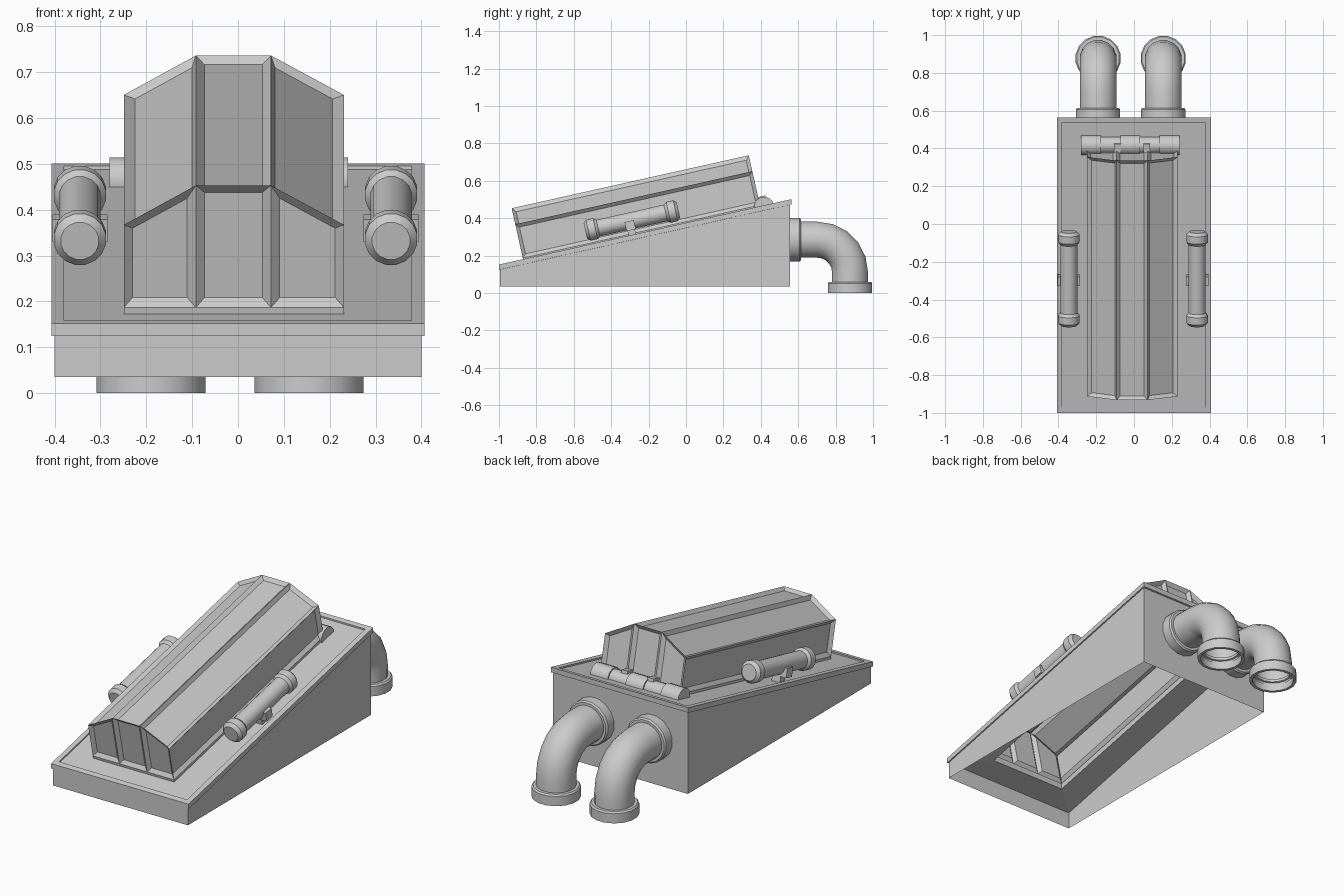
import bpy, bmesh, math
from mathutils import Matrix, Vector

if "Cube" in bpy.data.objects:
    bpy.data.objects.remove(bpy.data.objects["Cube"], do_unlink=True)

grey = bpy.data.materials.new("plain_grey")
grey.use_nodes = True
grey.diffuse_color = (0.6, 0.6, 0.6, 1)
grey.node_tree.nodes["Principled BSDF"].inputs["Base Color"].default_value = (0.6, 0.6, 0.6, 1)

TILT = math.radians(12.6)
FRONT_Z = 0.152
# Frame of the sloping deck: x across, y up the slope, z away from the deck
DECK = Matrix.Translation((0, -1, FRONT_Z)) @ Matrix.Rotation(TILT, 4, 'X')
ALONG_Y = Matrix.Rotation(-math.pi / 2, 4, 'X')
ALONG_X = Matrix.Rotation(math.pi / 2, 4, 'Y')


def finish(name, bm, matrix=Matrix(), smooth=False):
    bm.transform(matrix)
    mesh = bpy.data.meshes.new(name)
    bm.to_mesh(mesh)
    bm.free()
    obj = bpy.data.objects.new(name, mesh)
    bpy.context.collection.objects.link(obj)
    mesh.materials.append(grey)
    if smooth:
        bpy.ops.object.select_all(action='DESELECT')
        obj.select_set(True)
        bpy.context.view_layer.objects.active = obj
        bpy.ops.object.shade_smooth_by_angle(angle=math.radians(35))
    return obj


def loft(name, rings, closed=False, matrix=Matrix(), smooth=False):
    bm = bmesh.new()
    loops = [[bm.verts.new(p) for p in ring] for ring in rings]
    pairs = list(zip(loops, loops[1:]))
    if closed:
        pairs.append((loops[-1], loops[0]))
    for a, b in pairs:
        n = len(a)
        for i in range(n):
            j = (i + 1) % n
            bm.faces.new((a[i], a[j], b[j], b[i]))
    bmesh.ops.remove_doubles(bm, verts=bm.verts, dist=1e-5)
    bmesh.ops.recalc_face_normals(bm, faces=bm.faces)
    return finish(name, bm, matrix, smooth)


def circle(radius, height, sides):
    return [Vector((radius * math.cos(a), radius * math.sin(a), height))
            for a in (math.tau * (i + 0.5) / sides for i in range(sides))]


def lathe(name, profile, matrix, sides=16, closed=False):
    return loft(name, [circle(r, h, sides) for r, h in profile], closed, matrix, True)


def box(name, x, y, z, matrix=Matrix()):
    bm = bmesh.new()
    bmesh.ops.create_cube(bm, size=1)
    for v in bm.verts:
        v.co = [r[0] if c < 0 else r[1] for r, c in zip((x, y, z), v.co)]
    return finish(name, bm, matrix)


def slope_rect(x0, x1, y0, y1, drop):
    return [(x, y, FRONT_Z + (y + 1) * math.tan(TILT) - drop)
            for x, y in ((x0, y0), (x1, y0), (x1, y1), (x0, y1))]


# Wedge body, open underneath
top = slope_rect(-0.4, 0.4, -0.995, 0.555, 0.027)
loft("wedge_body", [[(x, y, 0.035) for x, y, z in top], top])

# Deck plate with a raised rim and an opening under the hood
outer = (-0.407, 0.407, -1, 0.563)
inner = (-0.38, 0.378, -0.972, 0.537)
hole = (-0.235, 0.217, -0.855, 0.36)
loft("deck_plate", [slope_rect(*r, d) for r, d in (
    (outer, 0.027), (outer, 0), (inner, 0), (inner, 0.008),
    (hole, 0.008), (hole, 0.04))] + [slope_rect(*outer, 0.027)])

# Faceted hood with a recessed panel in every face
bm = bmesh.new()
xs = (-0.249, -0.092, 0.072, 0.231)
ends = []
for v in (0.132, 1.431):
    low = [bm.verts.new((x, v, 0.006)) for x in xs]
    high = [bm.verts.new((x, v, h)) for x, h in zip(xs, (0.191, 0.279, 0.279, 0.191))]
    for i in range(3):
        bm.faces.new((low[i], low[i + 1], high[i + 1], high[i]))
    ends.append([low[0]] + high + [low[-1]])
for i in range(5):
    bm.faces.new((ends[0][i], ends[0][i + 1], ends[1][i + 1], ends[1][i]))
bmesh.ops.recalc_face_normals(bm, faces=bm.faces)
border = [e for e in bm.edges if e.is_boundary]
skirt = bmesh.ops.extrude_edge_only(bm, edges=border)["geom"]
bmesh.ops.translate(bm, vec=(0, 0, -0.025), verts=[g for g in skirt if isinstance(g, bmesh.types.BMVert)])
skirt_faces = {g for g in skirt if isinstance(g, bmesh.types.BMFace)}
bmesh.ops.recalc_face_normals(bm, faces=bm.faces)
panels = [f for f in bm.faces if f not in skirt_faces]
bmesh.ops.inset_individual(bm, faces=panels, thickness=0.019, depth=-0.016, use_even_offset=True)
finish("hood", bm, DECK)

# Side handles with bevelled end caps and a central bracket
CAP = ((0, 0), (0.042, 0), (0.058, 0.016), (0.058, 0.055), (0.046, 0.07), (0, 0.07))
for side, x in (("left", 0.334), ("right", -0.345)):
    start = DECK @ Matrix.Translation((x, 0.49, 0.075)) @ ALONG_Y
    lathe(side + "_handle_tube", ((0.046, 0.05), (0.046, 0.46)), start)
    lathe(side + "_handle_front_cap", CAP, start)
    lathe(side + "_handle_back_cap", [(r, 0.51 - h) for r, h in CAP], start)
    box(side + "_handle_bracket", (x - 0.06, x + 0.06), (0.705, 0.755), (0.025, 0.075), DECK)
    box(side + "_handle_foot", (x - 0.025, x + 0.025), (0.71, 0.75), (-0.015, 0.03), DECK)

# Hinge barrel with alternating knuckles
for i in range(5):
    r = 0.045 if i % 2 else 0.053
    at = Matrix.Translation((-0.28 + 0.104 * i, 0.417, 0.462)) @ ALONG_X
    lathe("hinge_knuckle_%d" % (i + 1), ((0, 0), (r, 0), (r, 0.104), (0, 0.104)), at)
for side, x in (("left", 0.067), ("right", -0.088)):
    box(side + "_hinge_tab", (x - 0.018, x + 0.018), (1.42, 1.47), (0, 0.05), DECK)

# Two exhaust pipes with wall flanges and open ends
BEND, AXIS_Z, BEND_Y = 0.175, 0.285, 0.702
for side, x in (("left", 0.155), ("right", -0.19)):
    def section(y, z, turn):
        m = Matrix.Translation((x, y, z)) @ Matrix.Rotation(-math.pi / 2 - turn, 4, 'X')
        return [m @ p for p in circle(0.098, 0, 16)]
    rings = [section(0.56, AXIS_Z, 0)]
    for i in range(6):
        a = math.pi / 2 * i / 5
        rings.append(section(BEND_Y + BEND * math.sin(a), AXIS_Z - BEND * (1 - math.cos(a)), a))
    rings.append(section(BEND_Y + BEND, 0.03, math.pi / 2))
    loft(side + "_pipe", rings, smooth=True)
    lathe(side + "_wall_flange", ((0.09, 0), (0.119, 0), (0.119, 0.052), (0.112, 0.06), (0.09, 0.06)),
          Matrix.Translation((x, 0.555, AXIS_Z)) @ ALONG_Y, closed=True)
    lathe(side + "_end_flange", ((0.105, 0), (0.121, 0), (0.121, 0.052), (0.114, 0.06), (0.09, 0.06), (0.09, 0.045), (0.105, 0.04)),
          Matrix.Translation((x, BEND_Y + BEND, 0)), closed=True)
